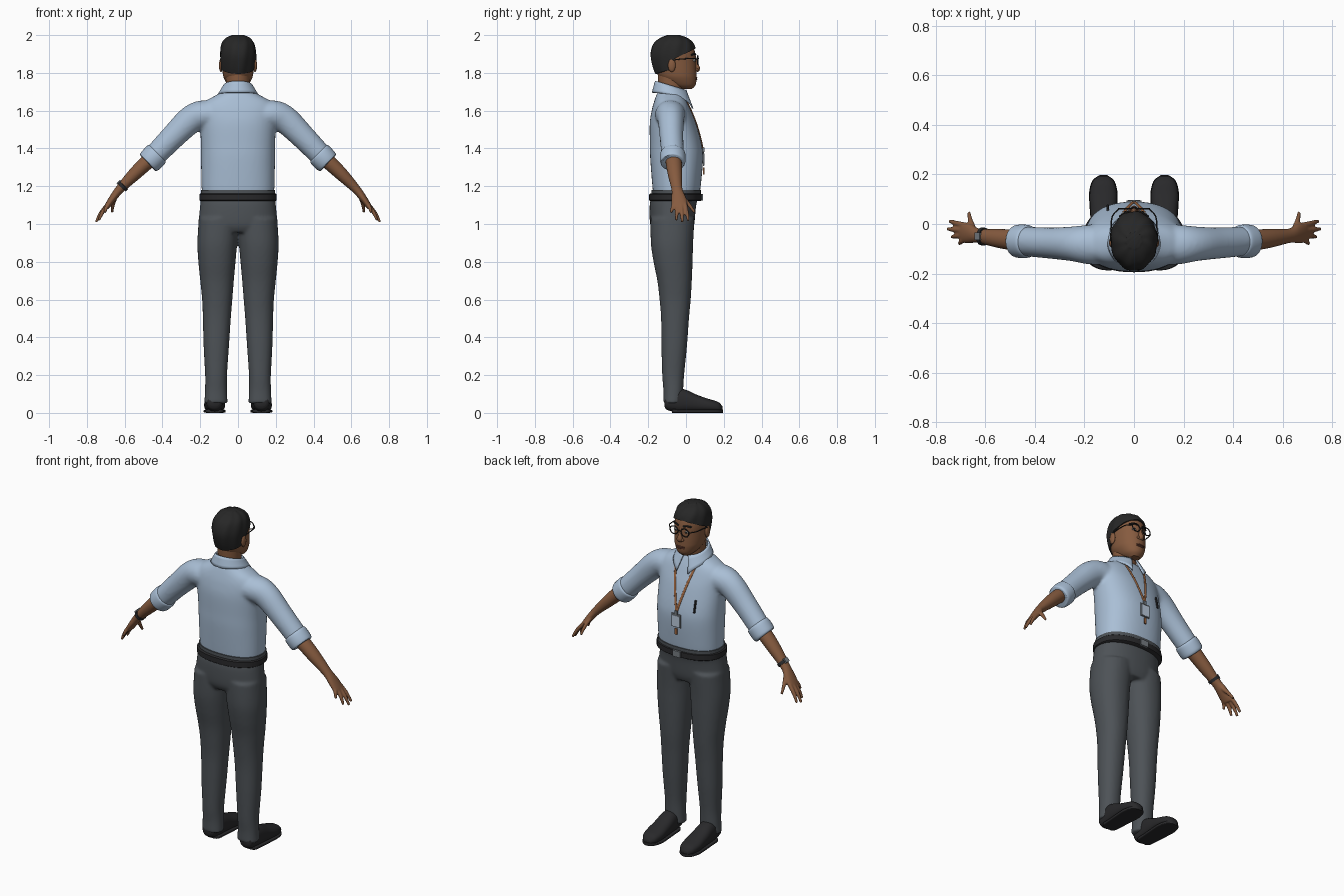
import bpy, bmesh, math
from mathutils import Vector, Matrix

if "Cube" in bpy.data.objects:
    bpy.data.objects.remove(bpy.data.objects["Cube"])


def material(name, *rgb):
    m = bpy.data.materials.new(name)
    m.use_nodes = True
    m.diffuse_color = (*rgb, 1)
    m.node_tree.nodes["Principled BSDF"].inputs["Base Color"].default_value = (*rgb, 1)
    return m


SKIN = material("brown skin", .24, .105, .05)
HAIR = material("black hair", .02, .02, .02)
SHIRT = material("light blue cloth", .40, .52, .67)
TROUSER = material("charcoal cloth", .075, .085, .095)
LEATHER = material("black leather", .022, .022, .024)
STRAP = material("orange brown strap", .33, .13, .05)
METAL = material("grey metal", .18, .20, .22)
CARD = material("pale card", .50, .60, .72)
EYE = material("eye white", .6, .57, .53)
LIP = material("dark lip", .16, .055, .035)
Y, Z = Vector((0, 1, 0)), Vector((0, 0, 1))


def spline(rows, steps=6):
    """Catmull-Rom through rows of numbers."""
    out, last = [], len(rows) - 1
    for i in range(last):
        quad = rows[max(i - 1, 0)], rows[i], rows[i + 1], rows[min(i + 2, last)]
        for k in range(steps):
            t = k / steps
            out.append([(2 * b + (c - a) * t + (2 * a - 5 * b + 4 * c - d) * t * t
                         + (3 * b - a - 3 * c + d) * t ** 3) / 2 for a, b, c, d in zip(*quad)])
    return out + [list(rows[last])]


def row_at(rows, z):
    dense = spline(rows, 8)
    for a, b in zip(dense, dense[1:]):
        if a[0] <= z <= b[0]:
            t = (z - a[0]) / (b[0] - a[0])
            return [p + (q - p) * t for p, q in zip(a, b)]
    return dense[-1]


def skin(bm, rings):
    vs = [[bm.verts.new(p) for p in r] for r in rings]
    for a, b in zip(vs, vs[1:]):
        for i in range(len(a)):
            bm.faces.new((a[i - 1], a[i], b[i], b[i - 1]))
    bm.faces.new(vs[0])
    bm.faces.new(vs[-1])


def oval(c, u, v, power=2.0, n=32):
    def bend(w):
        return math.copysign(abs(w) ** (2 / power), w)
    angles = [2 * math.pi * i / n for i in range(n)]
    return [c + u * bend(math.sin(a)) + v * bend(math.cos(a)) for a in angles]


def stack(bm, rows, power=2.0, cx=0, steps=6, n=48):
    """Upright loft; a row is height, back, front, half width."""
    skin(bm, [oval(Vector((cx, (b + f) / 2, z)), Vector((w, 0, 0)), Y * (f - b) / 2, power, n)
              for z, b, f, w in spline(rows, steps)])


def tube(bm, pts, ref=Y, steps=5, n=16):
    """Loft along a path; a point is x, y, z, radius along ref, radius across."""
    d = spline(pts, steps)
    rings = []
    for i, p in enumerate(d):
        t = (Vector(d[min(i + 1, len(d) - 1)][:3]) - Vector(d[max(i - 1, 0)][:3])).normalized()
        u = (ref - t * ref.dot(t)).normalized()
        rings.append(oval(Vector(p[:3]), u * p[3], t.cross(u) * p[4], n=n))
    skin(bm, rings)


def wire(bm, pts, r, ref=Y, steps=3):
    tube(bm, [(*p, r, r) for p in pts], ref, steps, 8)


def flip(pts, s):
    return [(p[0] * s, *p[1:]) for p in pts]


def box(bm, c, size, rot=None):
    bmesh.ops.create_cube(bm, size=1, matrix=Matrix.LocRotScale(Vector(c), rot, Vector(size)))


def ball(bm, c, size):
    bmesh.ops.create_uvsphere(bm, u_segments=20, v_segments=12, radius=1,
                              matrix=Matrix.LocRotScale(Vector(c), None, Vector(size)))


def finish(name, bm, mat, voxel=0, smooth=0):
    bmesh.ops.recalc_face_normals(bm, faces=bm.faces[:])
    me = bpy.data.meshes.new(name)
    bm.to_mesh(me)
    bm.free()
    ob = bpy.data.objects.new(name, me)
    bpy.context.collection.objects.link(ob)
    me.materials.append(mat)
    for o in bpy.context.selected_objects:
        o.select_set(False)
    ob.select_set(True)
    bpy.context.view_layer.objects.active = ob
    bpy.ops.object.shade_smooth_by_angle(angle=math.radians(42))
    if voxel:
        m = ob.modifiers.new("blend", 'REMESH')
        m.mode, m.voxel_size, m.use_smooth_shade = 'VOXEL', voxel, True
        m = ob.modifiers.new("soften", 'SMOOTH')
        m.factor, m.iterations = .5, smooth
    return ob


# shirt: torso and both sleeves blended together
TORSO = [(1.15, -.172, .07, .19), (1.2, -.178, .078, .193), (1.34, -.189, .09, .196),
         (1.42, -.191, .083, .197), (1.53, -.192, .054, .2), (1.6, -.182, .027, .205),
         (1.645, -.17, .008, .18), (1.68, -.158, -.01, .12), (1.7, -.15, -.02, .085)]
SLEEVE = [(.08, -.085, 1.57, .08, .07), (.18, -.083, 1.58, .08, .075), (.25, -.08, 1.552, .07, .074),
          (.34, -.077, 1.466, .063, .066), (.44, -.07, 1.362, .06, .06)]
bm = bmesh.new()
stack(bm, TORSO, 2.3)
for s in (1, -1):
    tube(bm, flip(SLEEVE, s), n=32)
finish("shirt", bm, SHIRT, .009, 8)

# rolled cuffs
bm = bmesh.new()
for s in (1, -1):
    tube(bm, flip([(.425, -.07, 1.376, .058, .058), (.431, -.07, 1.37, .066, .066),
                   (.452, -.07, 1.348, .068, .067), (.472, -.069, 1.327, .065, .064),
                   (.477, -.069, 1.322, .056, .055)], s), n=32)
finish("sleeve_cuffs", bm, SHIRT)

# folded collar, open at the throat
bm = bmesh.new()
grid = []
for i in range(41):
    t = i / 20 - 1
    a = 2.95 * t
    f = (1 - math.cos(a)) / 2
    top = Vector((.074 * math.sin(a), -.08 - .08 * math.cos(a), 1.757 - .05 * f))
    low = Vector((.105 * math.sin(a), -.07 - .107 * math.cos(a), 1.695 - .055 * f * f - .03 * t ** 8))
    low.x += math.copysign(.018 * t ** 8, t)
    grid.append([bm.verts.new(top.lerp(low, k / 4)) for k in range(5)])
for a, b in zip(grid, grid[1:]):
    for k in range(4):
        bm.faces.new((a[k], b[k], b[k + 1], a[k + 1]))
collar = finish("collar", bm, SHIRT)
m = collar.modifiers.new("thickness", 'SOLIDIFY')
m.thickness, m.offset = .008, 0

# forearms and hands
ARM = [(.42, -.07, 1.375, .044, .042), (.48, -.065, 1.328, .043, .04), (.55, -.058, 1.262, .038, .035),
       (.625, -.048, 1.185, .029, .024), (.66, -.04, 1.14, .038, .02), (.688, -.034, 1.1, .042, .016),
       (.698, -.034, 1.085, .036, .013)]
FINGERS = [((.685, -.005, 1.105), (.745, .012, 1.018)), ((.692, -.025, 1.1), (.752, -.02, 1.01)),
           ((.69, -.045, 1.1), (.736, -.052, 1.02)), ((.68, -.06, 1.11), (.705, -.08, 1.06)),
           ((.645, -.025, 1.15), (.667, .046, 1.062))]
bm = bmesh.new()
for s in (1, -1):
    tube(bm, flip(ARM, s), n=24)
    for base, tip in FINGERS:
        mid = Vector(base).lerp(Vector(tip), .5) + Vector((.004, 0, .003))
        tube(bm, flip([(*base, .012, .012), (*mid, .0105, .0105), (*tip, .007, .007)], s))
finish("forearms_and_hands", bm, SKIN, .005, 3)

# wristwatch
bm = bmesh.new()
tube(bm, [(-.604, -.051, 1.207, .036, .031), (-.616, -.05, 1.195, .036, .031)], n=24)
finish("watch_band", bm, LEATHER)
bm = bmesh.new()
box(bm, (-.63, -.05, 1.221), (.012, .03, .028), Matrix.Rotation(math.radians(45), 3, 'Y').to_quaternion())
finish("watch_face", bm, METAL)

# trousers: hips and both legs blended together
LEG = [(.05, -.12, -.02, .055, .178), (.12, -.12, -.015, .058, .175), (.2, -.126, -.01, .058, .174),
       (.35, -.13, .005, .048, .182), (.5, -.132, .016, .038, .186), (.6, -.14, .025, .03, .19),
       (.7, -.152, .031, .022, .2), (.8, -.172, .035, .013, .21), (.9, -.186, .038, .004, .215),
       (1.03, -.188, .045, -.01, .208)]
bm = bmesh.new()
stack(bm, [(.955, -.17, .03, .2), (1.0, -.19, .044, .209), (1.1, -.192, .054, .2), (1.15, -.182, .07, .195)], 2.2)
for s in (1, -1):
    rings = [oval(Vector((s * (i + o) / 2, (b + f) / 2, z)), Vector(((o - i) / 2, 0, 0)), Y * (f - b) / 2, 2.2)
             for z, b, f, i, o in spline(LEG)]
    skin(bm, rings)
finish("trousers", bm, TROUSER, .008, 6)
bm = bmesh.new()
stack(bm, [(1.14, -.182, .079, .197), (1.18, -.182, .08, .197)], 2.3)
finish("waistband", bm, TROUSER)

# belt and buckle
bm = bmesh.new()
stack(bm, [(1.122, -.19, .079, .199), (1.126, -.195, .084, .204), (1.157, -.195, .084, .204),
           (1.161, -.19, .079, .199)], 2.3, steps=1)
finish("belt", bm, LEATHER)
bm = bmesh.new()
box(bm, (0, .085, 1.142), (.05, .012, .036))
finish("buckle", bm, METAL)

# shoes: rows are position along the foot, bottom, top, half width
SHOE = [(-.115, .035, .07, .024), (-.1, .016, .105, .04), (-.05, .004, .128, .046), (0, .004, .122, .05),
        (.06, .004, .095, .053), (.12, .004, .074, .055), (.17, .004, .058, .044), (.193, .008, .034, .02)]
SOLE = [(-.075, 0, .02, .03), (-.06, 0, .02, .045), (0, 0, .018, .05), (.08, 0, .018, .056),
        (.13, 0, .018, .057), (.175, 0, .018, .044), (.197, 0, .018, .016)]
for name, rows, power in (("shoes", SHOE, 2.4), ("shoe_soles", SOLE, 5)):
    bm = bmesh.new()
    for s in (1, -1):
        skin(bm, [oval(Vector((s * .124, y, (lo + hi) / 2)), Vector((w, 0, 0)), Z * (hi - lo) / 2, power)
                  for y, lo, hi, w in spline(rows)])
    finish(name, bm, LEATHER)

# head, neck, ears and nose
HEAD = [(1.714, -.03, .03, .028), (1.735, -.09, .05, .054), (1.77, -.135, .056, .074), (1.8, -.155, .056, .081),
        (1.85, -.173, .054, .085), (1.9, -.18, .05, .086), (1.95, -.162, .032, .077), (1.978, -.125, 0, .054),
        (1.99, -.09, -.04, .022)]
bm = bmesh.new()
stack(bm, HEAD, 2.1)
stack(bm, [(1.62, -.14, -.02, .06), (1.7, -.145, -.015, .062), (1.8, -.15, 0, .066)])
tube(bm, [(0, .045, 1.885, .008, .008), (0, .053, 1.85, .011, .01), (0, .058, 1.822, .016, .016),
          (0, .052, 1.81, .01, .016)], steps=4)
for s in (1, -1):
    ball(bm, (s * .09, -.075, 1.84), (.011, .02, .035))
    ball(bm, (s * .014, .055, 1.817), (.009, .01, .008))
finish("head", bm, SKIN)

# hair: a swept shell that follows the skull above the hairline
bm = bmesh.new()
rings = []
for k in range(18):
    t = max(k - 1, 0) / 16
    ring = []
    for i in range(72):
        a = 2 * math.pi * i / 72
        c = math.cos(a)
        h = min(max((c + .3) / .35, 0), 1)
        h = h * h * (3 - 2 * h)
        start = (1.825 + .03 * c) * (1 - h) + (1.875 + .055 * max(c, 0)) * h
        z = start + (1.99 - start) * math.sin(t * math.pi / 2)
        _, b, f, w = row_at(HEAD, z)
        puff = -.006 if k == 0 else .009 + .002 * math.sin(9 * a + 5 * t)
        ring.append(Vector(((w + puff) * math.sin(a), (b + f) / 2 + ((f - b) / 2 + puff) * c, z + .01 * t)))
    rings.append(ring)
skin(bm, rings)
finish("hair", bm, HAIR)

# eyes, brows and mouth
for name, mat, y, size in (("eyes", EYE, .043, (.015, .007, .008)), ("pupils", HAIR, .049, (.006, .003, .006))):
    bm = bmesh.new()
    for s in (1, -1):
        ball(bm, (s * .035, y, 1.866), size)
    finish(name, bm, mat)
bm = bmesh.new()
for s in (1, -1):
    wire(bm, flip([(.015, .05, 1.896), (.036, .044, 1.901), (.058, .029, 1.895)], s), .005)
finish("eyebrows", bm, HAIR)
bm = bmesh.new()
for z in (1.774, 1.766):
    ball(bm, (0, .052, z), (.026, .008, .005))
finish("lips", bm, LIP)

# spectacles
bm = bmesh.new()
for s in (1, -1):
    loop = [2 * math.pi * i / 24 for i in range(25)]
    wire(bm, [(s * .036 + .026 * math.cos(a), .062, 1.868 + .023 * math.sin(a)) for a in loop], .003, steps=1)
    wire(bm, flip([(.061, .061, 1.874), (.088, .03, 1.876), (.093, -.03, 1.873), (.093, -.08, 1.866)], s), .0028, Z)
wire(bm, [(-.011, .063, 1.872), (0, .067, 1.876), (.011, .063, 1.872)], .003)
finish("spectacles", bm, HAIR)


# neck strap with badge, lying on the chest
def chest(x, z):
    _, b, f, w = row_at(TORSO, z)
    return (b + f) / 2 + (f - b) / 2 * (1 - abs(x / w) ** 2.3) ** (1 / 2.3)


bm = bmesh.new()
for s in (1, -1):
    path = [(.064 * (1 - k / 6), 1.65 - .255 * k / 6) for k in range(7)]
    tube(bm, flip([(x, chest(x, z) + .003, z, .003, .007) for x, z in path], s), steps=2)
box(bm, (0, .094, 1.28), (.014, .006, .036))
finish("neck_strap", bm, STRAP)
bm = bmesh.new()
box(bm, (0, .092, 1.345), (.06, .006, .078))
box(bm, (0, .092, 1.392), (.018, .01, .024))
finish("badge_frame", bm, METAL)
bm = bmesh.new()
box(bm, (0, .0935, 1.342), (.05, .007, .064))
finish("badge_card", bm, CARD)

# pen clipped to the chest
bm = bmesh.new()
wire(bm, [(-.106, chest(.106, z) + .004, z) for z in (1.41, 1.445, 1.48)], .006)
finish("pen", bm, LEATHER)
